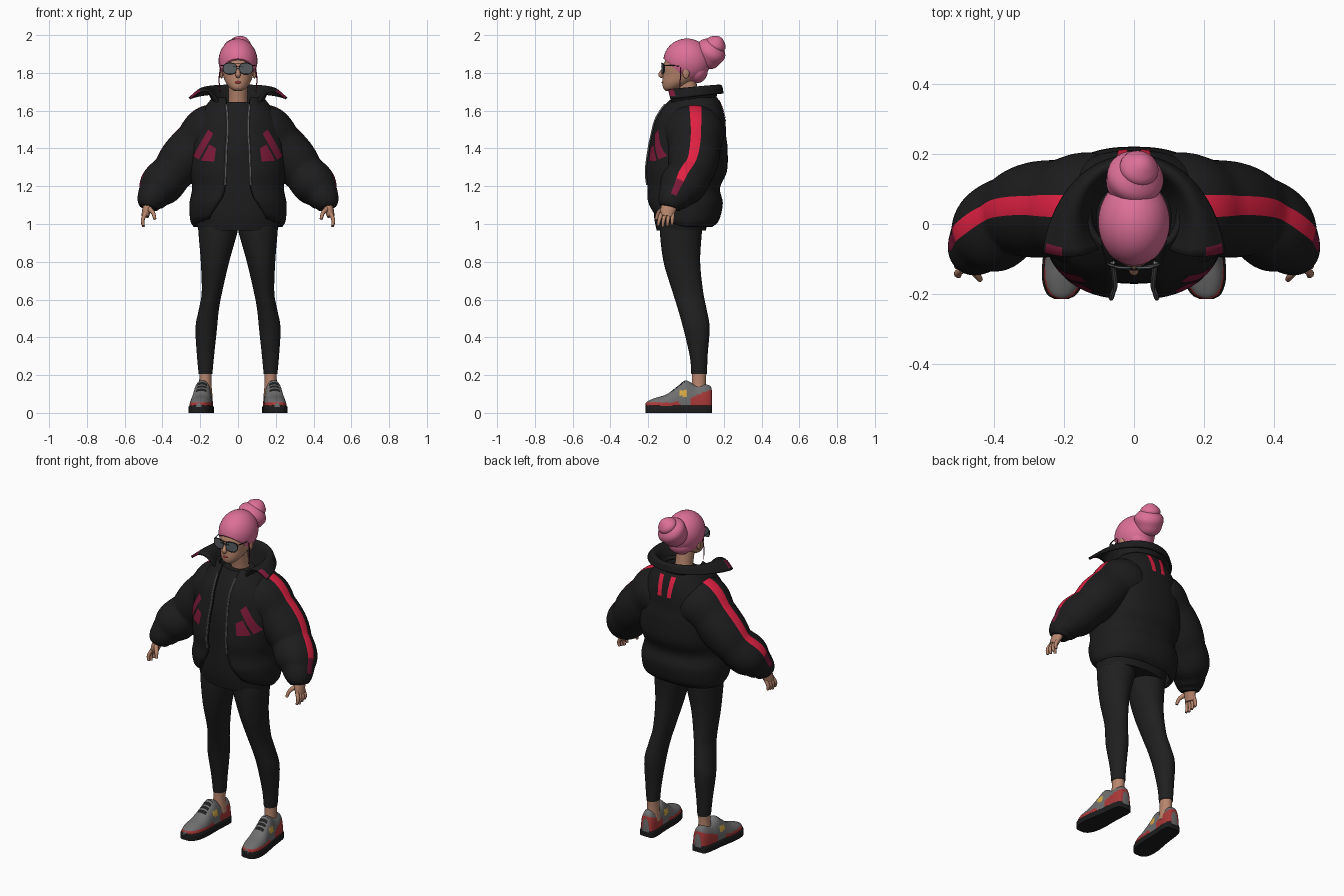
import bpy, bmesh
from math import sin, cos, pi, asin, copysign
from mathutils import Vector, Matrix

if "Cube" in bpy.data.objects:
    bpy.data.objects.remove(bpy.data.objects["Cube"])

def material(name, *rgb):
    m = bpy.data.materials.new(name)
    m.use_nodes = True
    m.diffuse_color = (*rgb, 1)
    m.node_tree.nodes["Principled BSDF"].inputs["Base Color"].default_value = (*rgb, 1)
    return m

BLACK = material("jacket black", .012, .012, .013)
LEGGING = material("legging black", .014, .014, .014)
SKIN = material("skin", .48, .24, .155)
PINK = material("hair pink", .72, .16, .31)
RED = material("stripe red", .75, .015, .055)
DARK_RED = material("dark red", .2, .01, .04)
GREY = material("shoe grey", .16, .16, .16)
SHOE_RED = material("shoe red", .4, .04, .04)
YELLOW = material("shoe yellow", .7, .42, .06)
GLASS = material("lens grey", .1, .11, .12)

def finish(name, bm, mats):
    me = bpy.data.meshes.new(name)
    bm.to_mesh(me)
    bm.free()
    for m in mats:
        me.materials.append(m)
    me.shade_smooth()
    me.set_sharp_from_angle(angle=0.9)
    ob = bpy.data.objects.new(name, me)
    bpy.context.collection.objects.link(ob)
    return ob

def loft(name, rings, *mats, closed=True, rule=None):
    """Skin rings of points; rule(centre, ring, segment) picks a material."""
    bm = bmesh.new()
    rows = [[bm.verts.new(p) for p in ring] for ring in rings]
    n = len(rows[0])
    for j in range(len(rows) - 1):
        for i in range(n if closed else n - 1):
            k = (i + 1) % n
            f = bm.faces.new((rows[j][i], rows[j][k], rows[j + 1][k], rows[j + 1][i]))
            if rule:
                f.material_index = rule(f.calc_center_median(), j, i)
    if closed:
        bm.faces.new(rows[0])
        bm.faces.new(rows[-1])
        bmesh.ops.recalc_face_normals(bm, faces=bm.faces)
    return finish(name, bm, mats)

def smooth(keys, steps=5):
    """Catmull-Rom curve through tuples of numbers."""
    out = []
    for i in range(len(keys) - 1):
        p = [keys[max(i - 1, 0)], keys[i], keys[i + 1], keys[min(i + 2, len(keys) - 1)]]
        for t in (s / steps for s in range(steps)):
            out.append([b + t / 2 * (c - a + t * (2*a - 5*b + 4*c - d + t * (3*b - a - 3*c + d)))
                        for a, b, c, d in zip(*p)])
    return out + [list(keys[-1])]

def power(v, e):
    return copysign(abs(v) ** e, v)

def stack(name, keys, mat, side=1, e=1.0, n=32):
    """Upright body from (z, cx, cy, rx, ry) sections."""
    turn = [2 * pi * i / n for i in range(n)]
    return loft(name, [[(side * (cx + rx * power(sin(a), e)), cy - ry * power(cos(a), e), z) for a in turn]
                       for z, cx, cy, rx, ry in smooth(keys)], mat)

def tube(name, keys, *mats, side=1, n=10, steps=4, flat=1.0, puff=0, rule=None):
    """Round tube along (x, y, z, radius) points."""
    path = smooth(keys, steps)
    rings, last = [], len(path) - 1
    for j, (x, y, z, r) in enumerate(path):
        d = (Vector(path[min(j + 1, last)][:3]) - Vector(path[max(j - 1, 0)][:3])).normalized()
        ref = Vector((1, 0, 0)) if abs(d.y) > .9 else Vector((0, 1, 0))
        v = (ref - d * ref.dot(d)).normalized()
        u = d.cross(v)
        r *= 1 + puff * (abs(sin(4 * pi * j / last)) - .6)
        ring = [Vector((x, y, z)) + r * (u * cos(a) + v * flat * sin(a))
                for a in (2 * pi * i / n for i in range(n))]
        rings.append([(side * p.x, p.y, p.z) for p in ring])
    return loft(name, rings, *mats, rule=rule)

def ball(name, centre, radii, mat, cut=None, warp=None):
    bm = bmesh.new()
    bmesh.ops.create_uvsphere(bm, u_segments=32, v_segments=20, radius=1)
    if warp:
        for v in bm.verts:
            v.co *= warp(v.co)
    bm.transform(Matrix.Translation(centre) @ Matrix.Diagonal((*radii, 1)))
    if cut:
        bmesh.ops.bisect_plane(bm, geom=bm.verts[:] + bm.edges[:] + bm.faces[:],
                               plane_co=cut[0], plane_no=cut[1], clear_inner=True)
        bmesh.ops.holes_fill(bm, edges=[e for e in bm.edges if e.is_boundary])
    return finish(name, bm, [mat])

def patch(name, corners, y, target, mat, n=8):
    """Thin painted mark projected along y on to a target."""
    a, b, c, d = (Vector((x, y, z)) for x, z in corners)
    rows = [[a.lerp(b, i / n).lerp(d.lerp(c, i / n), j / n) for i in range(n + 1)] for j in range(n + 1)]
    w = loft(name, rows, mat, closed=False).modifiers.new("wrap", 'SHRINKWRAP')
    w.target, w.wrap_method, w.wrap_mode, w.offset = target, 'PROJECT', 'ABOVE_SURFACE', .004
    w.use_project_x, w.use_project_y, w.use_project_z = False, True, False
    w.use_positive_direction, w.use_negative_direction = y < 0, y > 0

def pad(ob, thickness, offset):
    m = ob.modifiers.new("padding", 'SOLIDIFY')
    m.thickness, m.offset = thickness, offset

# Jacket body: open-fronted puffy shell from (z, half width, front y, back y, gap)
jacket_rings = []
for z, rx, yf, yb, gap in smooth([
        (.985, .235, -.15, .14, .15), (1.02, .253, -.185, .175, .14), (1.11, .257, -.21, .195, .1),
        (1.19, .243, -.208, .18, .07), (1.28, .255, -.216, .217, .065), (1.4, .255, -.2, .22, .06),
        (1.47, .243, -.185, .212, .055), (1.55, .22, -.165, .208, .055), (1.62, .175, -.125, .19, .06),
        (1.67, .135, -.08, .165, .065)]):
    a0 = asin((gap / rx) ** (1 / .85))
    turn = [a0 + (2 * pi - 2 * a0) * i / 56 for i in range(57)]
    jacket_rings.append([(rx * power(sin(a), .85), (yf + yb) / 2 - (yb - yf) / 2 * power(cos(a), .85),
                          z + .045 * max(0, cos(a)) * max(0, 1 - (z - .985) / .15)) for a in turn])
jacket = loft("jacket_body", jacket_rings, BLACK, closed=False)
pad(jacket, .02, -1)

# Folded collar, flaring into pointed front tips
collar_rings = []
for rx, ry, z, gap in smooth([(.1, .1, 1.59, .7), (.125, .12, 1.66, .75), (.15, .14, 1.722, .85),
                              (.172, .155, 1.728, .98), (.19, .162, 1.69, 1.1)]):
    ring = []
    for s in (i / 20 - 1 for i in range(41)):
        a = pi + s * (pi - gap)
        k = 1 + .52 * abs(s) ** 4 * max(0, (rx - .1) / .09)
        ring.append((k * rx * sin(a), .03 - k * ry * cos(a), z - .025 * s * s))
    collar_rings.append(ring)
pad(loft("collar", collar_rings, BLACK, DARK_RED, closed=False,
         rule=lambda c, j, i: int(.2 < abs(c.x) < .25 and c.y < -.055 and j > 14)), .014, 0)

# Shirt, neck and head
stack("shirt", [(.965, 0, -.025, .21, .13), (1.05, 0, -.025, .22, .145), (1.2, 0, -.02, .205, .15),
                (1.4, 0, -.015, .18, .15), (1.55, 0, .005, .15, .125), (1.645, 0, .015, .085, .075)], BLACK, e=.9)
tube("neck", [(0, .035, 1.58, .058), (0, .02, 1.66, .05), (0, 0, 1.77, .052)], SKIN, n=20)
stack("head", [(1.705, 0, -.085, .02, .022), (1.72, 0, -.073, .043, .048), (1.75, 0, -.045, .066, .08),
               (1.79, 0, -.018, .08, .104), (1.83, 0, -.012, .087, .11), (1.88, 0, 0, .089, .105),
               (1.92, 0, 0, .075, .085)], SKIN)
tube("nose", [(0, -.112, 1.83, .008), (0, -.128, 1.805, .011), (0, -.133, 1.789, .014),
              (0, -.115, 1.778, .009)], SKIN)
ball("lips", (0, -.12, 1.75), (.017, .009, .007), SHOE_RED)
for z in (1.833, 1.848):
    tube("glasses_bridge", [(-.03, -.131, z, .002), (.03, -.131, z, .002)], LEGGING, n=6)

# Hair cap and twisted bun
def twist(co):
    return .96 + .04 * sin(5 * co.z + 2 * co.x + 3 * co.y)

ball("hair_cap", (0, .005, 1.863), (.103, .125, .119), PINK, cut=((0, -.115, 1.872), (0, .66, .75)))
ball("hair_nape", (0, .055, 1.81), (.075, .06, .065), PINK)
ball("bun", (0, .128, 1.905), (.085, .082, .085), PINK, warp=twist)
ball("bun_curl", (.012, .155, 1.945), (.058, .056, .055), PINK, warp=twist)

# Shoe slices from (y, half width, top height)
slices = smooth([(.138, .022, .11), (.13, .037, .14), (.1, .046, .152), (.05, .048, .148), (0, .05, .172),
                 (-.04, .053, .145), (-.1, .058, .1), (-.16, .054, .08), (-.2, .037, .064),
                 (-.214, .014, .052)], 8)

def shoe_rings(side, low, top, grow, e):
    return [[(side * (.188 - .09 * y + (w + grow) * power(cos(a), e)), y,
              low + ((top or h) - low) * power(sin(a), e)) for a in (pi * i / 30 for i in range(31))]
            for y, w, h in slices]

def shoe_paint(c, j, i):
    if c.y > .025 and c.z < .08 + .4 * (c.y - .025) or c.y < -.03 and c.z < .056:
        return 1
    if -.085 < c.y < -.005 and 11 <= i <= 18 and sin(c.y * 300) < .5:
        return 3
    return 2 if -.035 < c.y < .008 and .088 < c.z < .12 else 0

for s, word in ((1, "left_"), (-1, "right_")):
    # Ears, loose strands and glasses
    ball(word + "ear", (s * .087, 0, 1.8), (.01, .018, .03), SKIN)
    tube(word + "strand", [(.09, -.03, 1.84, .003), (.1, -.03, 1.77, .003), (.095, -.035, 1.7, .002)],
         DARK_RED, side=s, n=6)
    turn = [2 * pi * i / 24 for i in range(25)]
    rim = [(.042 + .036 * power(cos(a), .8), -.128 + .012 * max(0, cos(a)), 1.823 + .029 * power(sin(a), .8))
           for a in turn]
    loft(word + "lens", [[(s * x, y + d, z) for x, y, z in rim[:-1]] for d in (-.001, .006)], GLASS)
    tube(word + "lens_rim", [(*p, .0022) for p in rim], LEGGING, side=s, n=6, steps=1)
    tube(word + "temple", [(.078, -.116, 1.838, .0025), (.091, -.06, 1.838, .0025), (.092, 0, 1.835, .0025)],
         LEGGING, side=s, n=6)
    # Puffy sleeve with a stripe along the outside, darker near the cuff
    tube(word + "sleeve", [(.11, .035, 1.485, .155), (.17, .042, 1.46, .146), (.27, .042, 1.365, .126),
                           (.35, .022, 1.27, .116), (.42, -.03, 1.19, .108), (.46, -.07, 1.125, .075),
                           (.472, -.082, 1.085, .052)], BLACK, RED, DARK_RED, side=s, n=48, steps=6, flat=1.07,
         puff=.08, rule=lambda c, j, i: (1 + (j > 24)) * int(i in (47, 0, 1) and j < 30))
    # Zip edge, back marks and pocket marks
    tube(word + "zip", [(*r[0], .007) for r in jacket_rings if 1.19 < r[0][2] < 1.64], GREY, side=s, n=6, steps=1)
    for part, y, mat, quad in (
            ("back_mark", .4, RED, [(.018, 1.54), (.043, 1.54), (.053, 1.655), (.024, 1.655)]),
            ("upper_pocket_mark", -.4, DARK_RED, [(.13, 1.475), (.155, 1.5), (.235, 1.36), (.205, 1.34)]),
            ("lower_pocket_mark", -.4, DARK_RED, [(.115, 1.4), (.15, 1.42), (.195, 1.335), (.125, 1.33)])):
        patch(word + part, [(s * x, z) for x, z in quad], y, jacket, mat)
    # Hand
    tube(word + "palm", [(.472, -.082, 1.11, .026), (.483, -.095, 1.075, .024), (.492, -.102, 1.04, .02)],
         SKIN, side=s, n=14, flat=1.7)
    for k in range(4):
        y = -.13 + .02 * k
        tube(f"{word}finger_{k + 1}", [(.49, y, 1.055, .011), (.505, y - .012 + .003 * k, 1.02, .01),
                                       (.5, y - .018 + .005 * k, .985 + .006 * abs(k - 1), .007)], SKIN, side=s)
    tube(word + "thumb", [(.475, -.115, 1.085, .014), (.45, -.145, 1.06, .011), (.44, -.158, 1.025, .008)],
         SKIN, side=s)
    # Leg, ankle and shoe
    stack(word + "legging", [(.205, .172, .07, .036, .042), (.3, .172, .067, .045, .047),
                             (.45, .168, .055, .057, .07), (.55, .154, .033, .053, .076),
                             (.64, .138, .01, .054, .081), (.8, .122, -.022, .075, .097),
                             (.97, .105, -.027, .105, .112), (1.05, .1, -.02, .105, .11)], LEGGING, side=s)
    stack(word + "ankle", [(.08, .174, .07, .04, .045), (.15, .173, .068, .033, .038),
                           (.22, .172, .07, .033, .038)], SKIN, side=s)
    loft(word + "shoe_upper", shoe_rings(s, .03, 0, 0, .8), GREY, SHOE_RED, YELLOW, LEGGING, rule=shoe_paint)
    loft(word + "shoe_sole", shoe_rings(s, 0, .042, .006, .3), BLACK)
